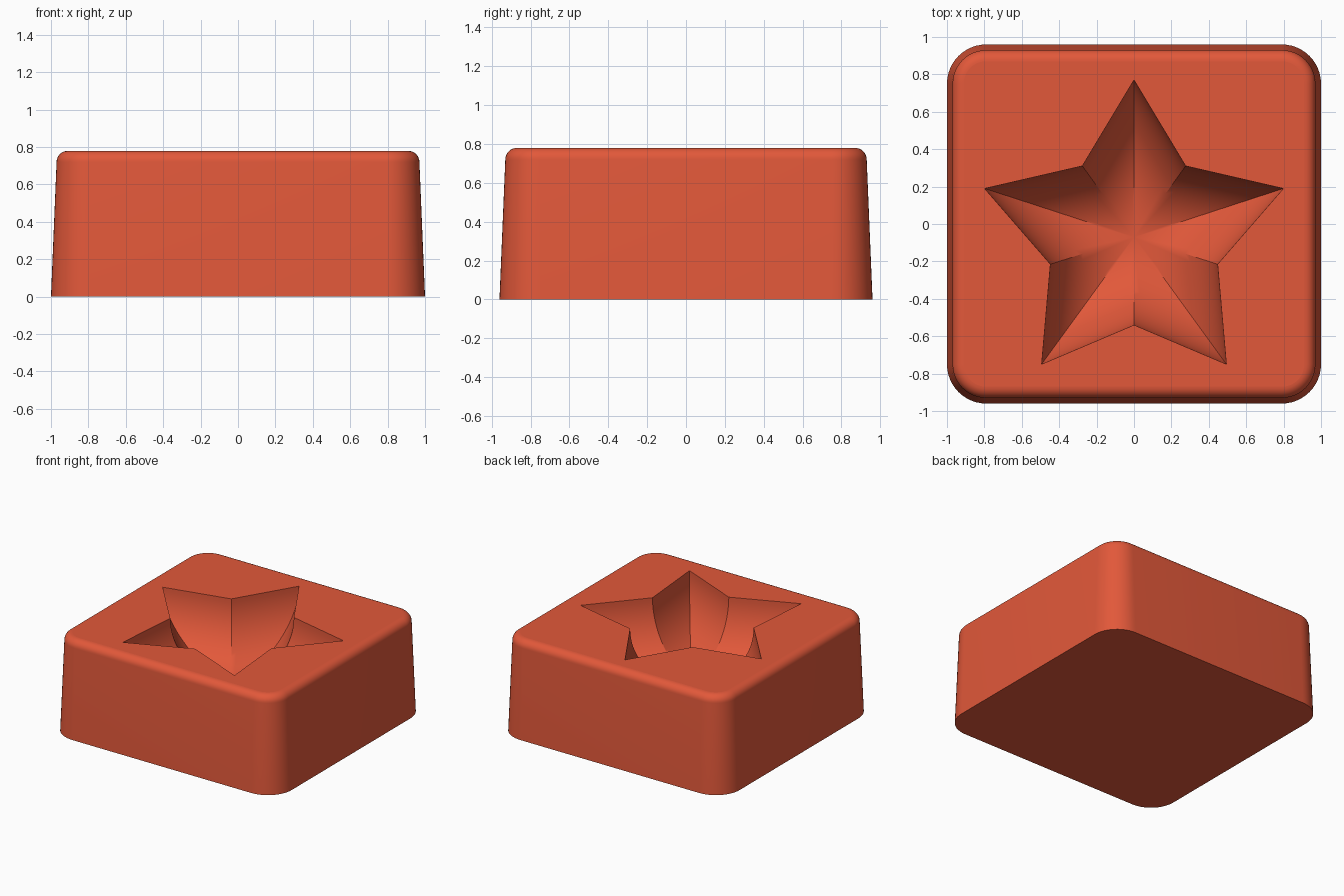
import bpy
import bmesh
from math import sin, cos, pi, radians

if "Cube" in bpy.data.objects:
    bpy.data.objects.remove(bpy.data.objects["Cube"], do_unlink=True)

HEIGHT = 0.78
ROUND = 0.06           # top edge rounding
STAR_Y = -0.07         # star centre
TIP, NOTCH = 0.84, 0.47
DEPTH = 0.48


def rounded_rect(hx, hy, r, steps=12):
    """Counter-clockwise rounded rectangle outline."""
    pts = []
    for k, (sx, sy) in enumerate([(1, 1), (-1, 1), (-1, -1), (1, -1)]):
        for i in range(steps + 1):
            a = (k + i / steps) * pi / 2
            pts.append((sx * (hx - r) + r * cos(a), sy * (hy - r) + r * sin(a)))
    return pts


def star(scale, steps=10):
    """Five-pointed outline with every side subdivided."""
    corners = []
    for k in range(10):
        r = scale * (NOTCH if k % 2 else TIP)
        a = pi / 2 + k * pi / 5
        corners.append((r * cos(a), r * sin(a)))
    pts = []
    for k, (x, y) in enumerate(corners):
        nx, ny = corners[(k + 1) % 10]
        for i in range(steps):
            t = i / steps
            pts.append((x + (nx - x) * t, STAR_Y + y + (ny - y) * t))
    return pts


def add_ring(bm, pts, z):
    return [bm.verts.new((x, y, z)) for x, y in pts]


def bridge(bm, a, b):
    n = len(a)
    for i in range(n):
        j = (i + 1) % n
        bm.faces.new((a[i], a[j], b[j], b[i]))


def loop_edges(bm, ring):
    return [bm.edges.get((v, ring[i - 1])) for i, v in enumerate(ring)]


bm = bmesh.new()

# Tapered body with a rounded top edge
base = add_ring(bm, rounded_rect(1.0, 0.96, 0.21), 0)
bm.faces.new(list(reversed(base)))
previous = base
for i in range(9):
    a = i / 8 * pi / 2
    inset = 0.03 + ROUND * (1 - cos(a))
    outline = rounded_rect(1 - inset, 0.96 - inset, 0.21 - inset)
    ring = add_ring(bm, outline, HEIGHT - ROUND + ROUND * sin(a))
    bridge(bm, previous, ring)
    previous = ring
top_rim = previous

# Star hollow with an elliptical bowl section
star_rim = add_ring(bm, star(1), HEIGHT)
previous = star_rim
for i in range(1, 24):
    a = i / 24 * pi / 2
    ring = add_ring(bm, star(cos(a)), HEIGHT - DEPTH * sin(a))
    bridge(bm, previous, ring)
    previous = ring
centre = bm.verts.new((0, STAR_Y, HEIGHT - DEPTH))
for i, v in enumerate(previous):
    bm.faces.new((previous[i - 1], v, centre))

# Flat top around the star
bmesh.ops.triangle_fill(bm, use_beauty=True, normal=(0, 0, 1),
                        edges=loop_edges(bm, top_rim) + loop_edges(bm, star_rim))
bmesh.ops.recalc_face_normals(bm, faces=bm.faces)

mesh = bpy.data.meshes.new("star_mould")
bm.to_mesh(mesh)
bm.free()
mould = bpy.data.objects.new("star_mould", mesh)
bpy.context.collection.objects.link(mould)

# Colour
red = bpy.data.materials.new("brick_red")
red.use_nodes = True
colour = (0.76, 0.098, 0.042, 1)
red.diffuse_color = colour
red.node_tree.nodes["Principled BSDF"].inputs["Base Color"].default_value = colour
mesh.materials.append(red)

# Smooth shading, with the flat top and bottom kept flat
bpy.ops.object.select_all(action="DESELECT")
mould.select_set(True)
bpy.context.view_layer.objects.active = mould
bpy.ops.object.shade_smooth_by_angle(angle=radians(30))
for face in mesh.polygons:
    if face.center.z > HEIGHT - 0.0001 or face.center.z < 0.0001:
        face.use_smooth = False
